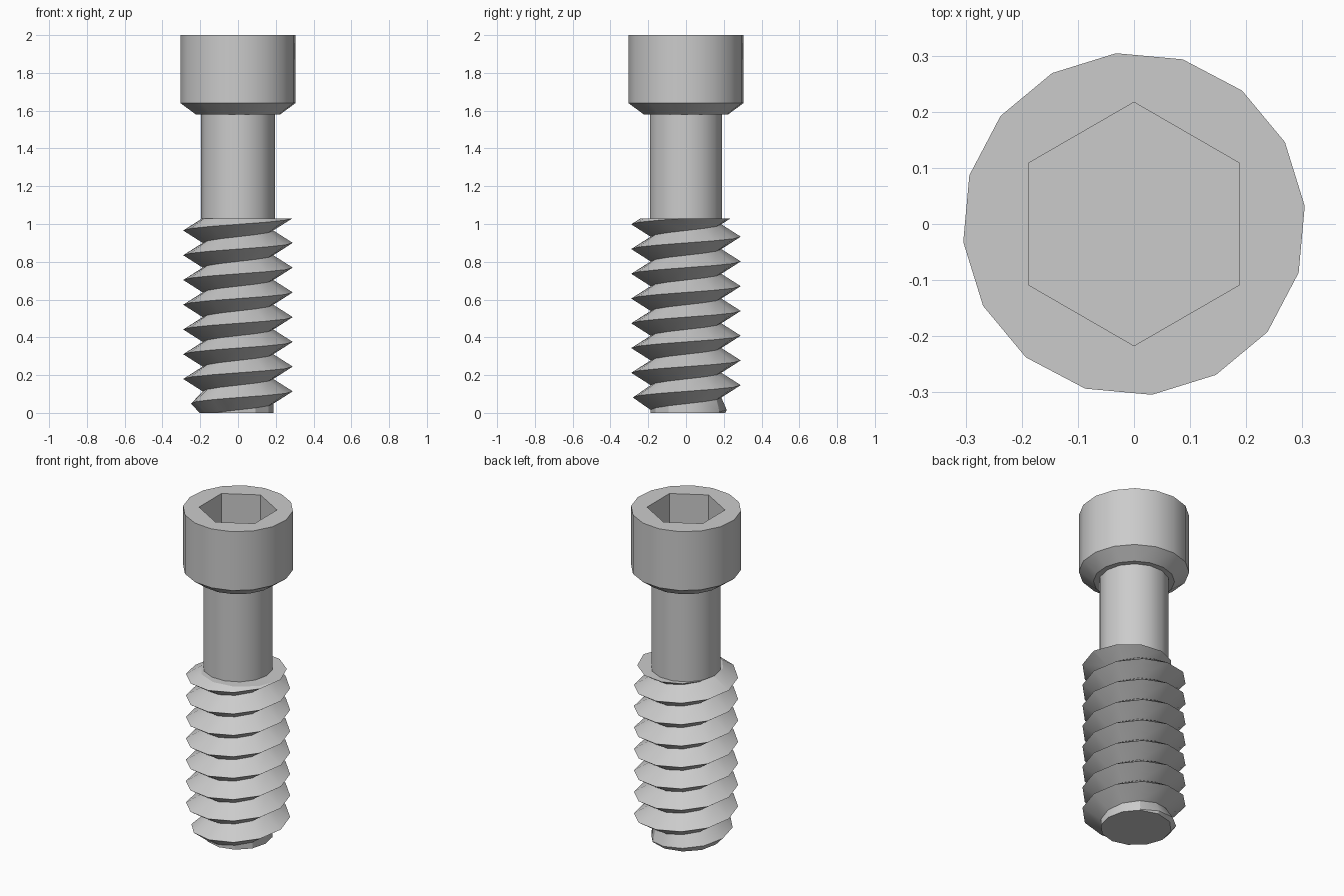
import bpy, bmesh
from math import sin, cos, pi, radians

if "Cube" in bpy.data.objects:
    bpy.data.objects.remove(bpy.data.objects["Cube"])


def finish(name, bm):
    bmesh.ops.recalc_face_normals(bm, faces=bm.faces)
    mesh = bpy.data.meshes.new(name)
    bm.to_mesh(mesh)
    bm.free()
    obj = bpy.data.objects.new(name, mesh)
    bpy.context.collection.objects.link(obj)
    bpy.ops.object.select_all(action='DESELECT')
    obj.select_set(True)
    bpy.context.view_layer.objects.active = obj
    bpy.ops.object.shade_smooth_by_angle(angle=radians(29))


def ring(bm, r, z, n, turn=0.0):
    return [bm.verts.new((r * cos(turn + 2 * pi * i / n), r * sin(turn + 2 * pi * i / n), z))
            for i in range(n)]


def skin(bm, a, b):
    n = len(a)
    for i in range(n):
        j = (i + 1) % n
        bm.faces.new((a[i], a[j], b[j], b[i]))


# socket head: chamfered underside, hexagonal recess in the top
bm = bmesh.new()
N = 16
rings = [ring(bm, r, z, N, radians(6)) for r, z in
         ((0.18, 1.58), (0.225, 1.58), (0.306, 1.64), (0.306, 2.0))]
for a, b in zip(rings, rings[1:]):
    skin(bm, a, b)
hex_top = ring(bm, 0.217, 2.0, 6, pi / 2)
hex_low = ring(bm, 0.217, 1.75, 6, pi / 2)
skin(bm, hex_top, hex_low)
bm.faces.new(hex_low)
rim = [bm.edges.get((loop[i - 1], loop[i])) for loop in (rings[-1], hex_top)
       for i in range(len(loop))]
bmesh.ops.triangle_fill(bm, edges=rim, use_beauty=True, use_dissolve=False)
finish("socket_head", bm)

# plain shank
bm = bmesh.new()
skin(bm, ring(bm, 0.195, 1.03, 14), ring(bm, 0.195, 1.58, 14))
finish("shank", bm)

# right-handed V thread, tapered at the tip and cut flat at both ends
PITCH, SIDES, TURNS, TOP = 0.131, 12, 11, 1.03
bm = bmesh.new()
crest, root = [], []
for i in range(SIDES * TURNS + 1):
    t = 2 * pi * i / SIDES
    z = 0.114 - 2 * PITCH + PITCH * i / SIDES
    for line, r, h in ((crest, 0.29, z), (root, 0.187, z + PITCH / 2)):
        r = min(r, max(0.2 + h, 0.187))
        line.append(bm.verts.new((r * cos(t), r * sin(t), h)))
for i in range(SIDES * TURNS):
    bm.faces.new((crest[i], crest[i + 1], root[i + 1], root[i]))
    k = i + SIDES
    if k < SIDES * TURNS:
        bm.faces.new((root[i], root[i + 1], crest[k + 1], crest[k]))
for z, up in ((0.0, -1), (TOP, 1)):
    cut = bmesh.ops.bisect_plane(bm, geom=bm.verts[:] + bm.edges[:] + bm.faces[:],
                                 plane_co=(0, 0, z), plane_no=(0, 0, up), clear_outer=True)
    edges = [e for e in cut["geom_cut"] if isinstance(e, bmesh.types.BMEdge)]
    bmesh.ops.triangle_fill(bm, edges=edges, use_beauty=True, use_dissolve=True)
finish("thread", bm)
